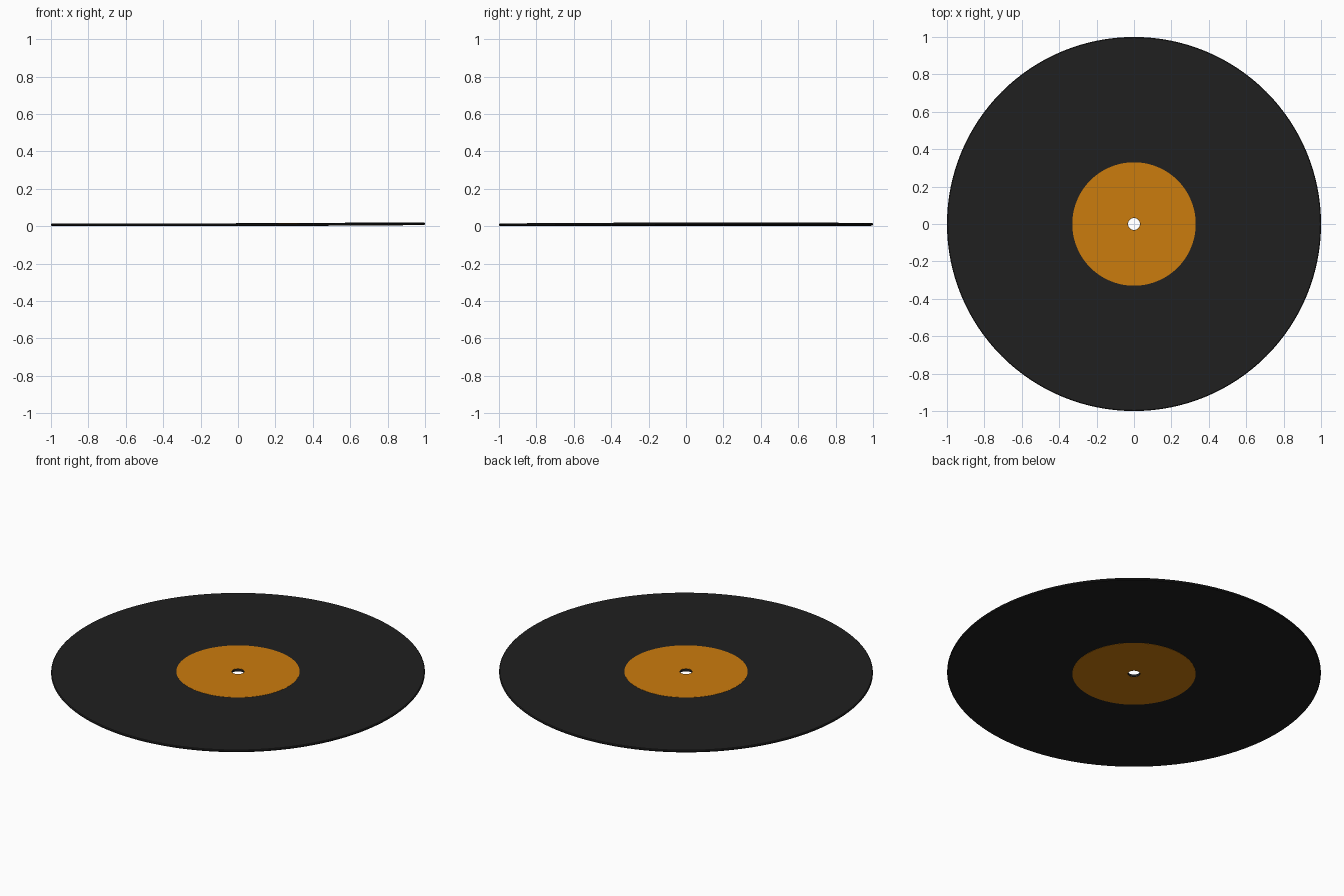
import bpy, bmesh, math

if "Cube" in bpy.data.objects:
    bpy.data.objects.remove(bpy.data.objects["Cube"])

SEGS = 128
T = 0.013        # disc thickness
L = 0.001        # label thickness


def material(name, rgb):
    m = bpy.data.materials.new(name)
    m.diffuse_color = (*rgb, 1)
    m.use_nodes = True
    m.node_tree.nodes["Principled BSDF"].inputs["Base Color"].default_value = m.diffuse_color
    return m


def warp(r, a):
    # slight lift of the rim toward the right side
    c = (1 + math.cos(a - math.radians(16))) / 2
    return 0.006 * r * r * c ** 3


def lathe(name, profile, mat):
    """Revolve a closed (radius, z) profile around z, following the warp."""
    bm = bmesh.new()
    rings = []
    for i in range(SEGS):
        a = 2 * math.pi * i / SEGS
        rings.append([bm.verts.new((r * math.cos(a), r * math.sin(a), z + warp(r, a)))
                      for r, z in profile])
    n = len(profile)
    for i in range(SEGS):
        p, q = rings[i], rings[(i + 1) % SEGS]
        for j in range(n):
            k = (j + 1) % n
            bm.faces.new((p[j], q[j], q[k], p[k]))
    bmesh.ops.recalc_face_normals(bm, faces=bm.faces)
    me = bpy.data.meshes.new(name)
    bm.to_mesh(me)
    bm.free()
    me.materials.append(mat)
    ob = bpy.data.objects.new(name, me)
    bpy.context.collection.objects.link(ob)
    bpy.context.view_layer.objects.active = ob
    ob.select_set(True)
    bpy.ops.object.shade_smooth_by_angle(angle=math.radians(35))
    ob.select_set(False)
    return ob


black = material("black_vinyl", (0.014, 0.014, 0.014))
orange = material("orange_label", (0.60, 0.20, 0.004))

# Record disc with spindle hole and softened rim
radii = [0.032, 0.2, 0.33, 0.5, 0.65, 0.8, 0.9, 0.96, 0.996]
low, high = L, L + T
disc = [(r, low) for r in radii]
disc += [(1.0, low + 0.004), (1.0, high - 0.004)]
disc += [(r, high) for r in reversed(radii)]
lathe("record_disc", disc, black)

# Paper labels on both faces
for name, z0, z1 in (("label_top", high - 0.001, high + L),
                     ("label_bottom", 0.0, low + 0.001)):
    lathe(name, [(0.034, z0), (0.18, z0), (0.33, z0),
                 (0.33, z1), (0.18, z1), (0.034, z1)], orange)
